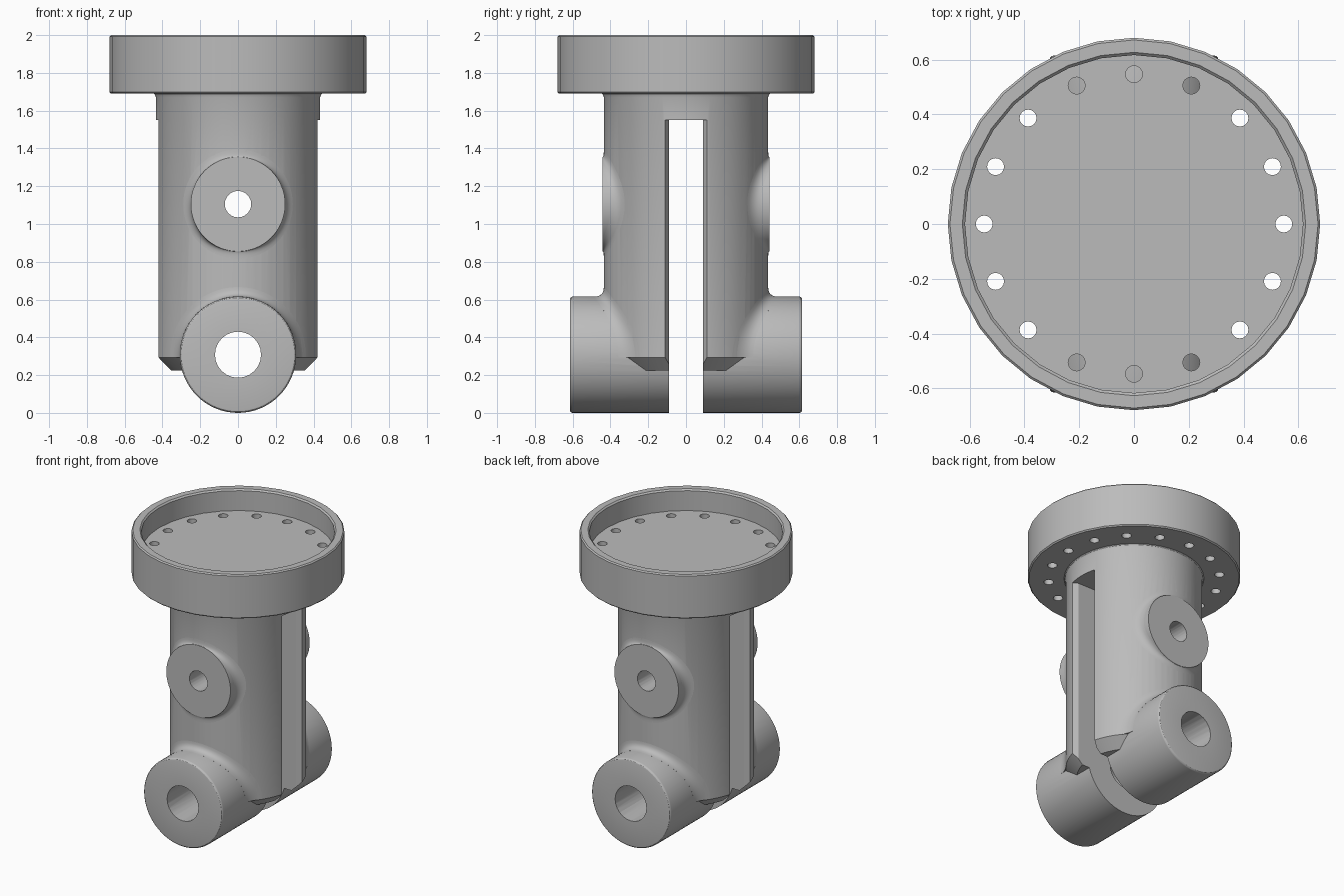
import bpy, bmesh, math
from math import cos, sin, sqrt, pi, radians
from mathutils import Matrix

cube = bpy.data.objects.get("Cube")
if cube:
    bpy.data.objects.remove(cube, do_unlink=True)

GREY = (0.5, 0.5, 0.5, 1.0)
metal = bpy.data.materials.new("plain grey metal")
metal.use_nodes = True
metal.diffuse_color = GREY
metal.node_tree.nodes["Principled BSDF"].inputs["Base Color"].default_value = GREY

BODY_R = 0.435
BOSS_R, BOSS_Z, BOSS_END = 0.308, 0.308, 0.615
PAD_R, PAD_Z, PAD_END = 0.25, 1.105, 0.441
ACROSS = Matrix.Rotation(pi / 2, 4, 'X')


def finish(name, bm):
    bmesh.ops.recalc_face_normals(bm, faces=bm.faces)
    mesh = bpy.data.meshes.new(name)
    bm.to_mesh(mesh)
    bm.free()
    mesh.materials.append(metal)
    ob = bpy.data.objects.new(name, mesh)
    bpy.context.collection.objects.link(ob)
    return ob


def lathe(name, profile, segs, matrix=Matrix()):
    """Spin a closed (radius, height) profile around z."""
    bm = bmesh.new()
    verts = [bm.verts.new((r, 0, z)) for r, z in profile]
    edges = [bm.edges.new(p) for p in zip(verts, verts[1:])]
    bmesh.ops.spin(bm, geom=verts + edges, cent=(0, 0, 0), axis=(0, 0, 1),
                   angle=2 * pi, steps=segs, use_merge=True)
    bmesh.ops.remove_doubles(bm, verts=bm.verts, dist=1e-5)
    bm.transform(matrix)
    return finish(name, bm)


def rod(name, r, half, segs, z, round_r=0.0):
    """Cylinder lying along y, with optionally rounded rims."""
    if round_r:
        quarter = [(r - round_r + round_r * sin(a), half - round_r + round_r * cos(a))
                   for a in (0, pi / 6, pi / 3, pi / 2)]
    else:
        quarter = [(r, half)]
    top = [(0, half)] + quarter
    profile = top + [(p, -q) for p, q in reversed(top)]
    return lathe(name, profile, segs, Matrix.Translation((0, 0, z)) @ ACROSS)


def boolean(ob, other, operation):
    mod = ob.modifiers.new(operation, 'BOOLEAN')
    mod.operation, mod.solver, mod.object = operation, 'EXACT', other
    bpy.context.view_layer.objects.active = ob
    bpy.ops.object.modifier_apply(modifier=mod.name)
    bpy.data.objects.remove(other, do_unlink=True)


def fillet(name, r, z, f, limit, start, sweep, side):
    """Concave blend between the round body and a rod crossing it along y."""
    bm = bmesh.new()
    steps, rows = 64, []
    closed = sweep >= 2 * pi
    for i in range(steps if closed else steps + 1):
        t = start + sweep * i / steps
        ya = sqrt(BODY_R ** 2 - ((r + f) * cos(t)) ** 2)
        yp = sqrt(BODY_R ** 2 - (r * cos(t)) ** 2)
        yb = min(yp + f, limit)
        section = [(r - 0.01, yp - 0.03)]
        for k in range(7):
            u = k / 6
            a, b, c = (1 - u) ** 2, 2 * u * (1 - u), u * u
            section.append((a * (r + f) + (b + c) * r, a * ya + b * yp + c * yb))
        section.append((r - 0.01, yb - 0.002))
        rows.append([bm.verts.new((q * cos(t), side * y, z + q * sin(t)))
                     for q, y in section])
    pairs = list(zip(rows, rows[1:]))
    if closed:
        pairs.append((rows[-1], rows[0]))
    else:
        bm.faces.new(rows[0])
        bm.faces.new(rows[-1])
    for a, b in pairs:
        for k in range(len(a)):
            n = (k + 1) % len(a)
            bm.faces.new((a[k], a[n], b[n], b[k]))
    return finish(name, bm)


# Round column with a chamfered foot and a small blend under the flange
column = lathe("column", [(0, 0.225), (0.365, 0.225), (BODY_R, 0.293), (BODY_R, 1.67),
                          (0.44, 1.685), (0.453, 1.695), (0.453, 1.75), (0, 1.75)], 64)

# Cross rods forming the lower bosses and the flat side pads
boolean(column, rod("boss", BOSS_R, BOSS_END, 64, BOSS_Z, 0.015), 'UNION')
boolean(column, rod("pad", PAD_R, PAD_END, 64, PAD_Z), 'UNION')

# Slot through the column, flared at its outer edges
bm = bmesh.new()
half = [(0.6, 0.2225), (0.388, 0.09), (-0.388, 0.09), (-0.6, 0.2225)]
plan = half + [(x, -y) for x, y in reversed(half)]
face = bm.faces.new([bm.verts.new((x, y, -0.1)) for x, y in plan])
wall = bmesh.ops.extrude_face_region(bm, geom=[face])
bmesh.ops.translate(bm, vec=(0, 0, 1.65),
                    verts=[v for v in wall["geom"] if isinstance(v, bmesh.types.BMVert)])
boolean(column, finish("slot_cutter", bm), 'DIFFERENCE')

# Pin holes through the bosses and pads
boolean(column, rod("boss_hole_cutter", 0.122, 1, 24, BOSS_Z), 'DIFFERENCE')
boolean(column, rod("pad_hole_cutter", 0.07, 1, 24, PAD_Z), 'DIFFERENCE')

# Dished flange
flange = lathe("flange", [(0, 1.69), (0.672, 1.69), (0.68, 1.698), (0.68, 1.992),
                          (0.672, 2), (0.627, 2), (0.617, 1.99), (0.617, 1.85),
                          (0, 1.85)], 32)

# Ring of bolt holes
bm = bmesh.new()
for i in range(16):
    a = i * pi / 8
    bmesh.ops.create_cone(bm, cap_ends=True, segments=16, radius1=0.031, radius2=0.031,
                          depth=0.6, matrix=Matrix.Translation((0.547 * cos(a), 0.547 * sin(a), 1.8)))
boolean(flange, finish("bolt_hole_cutter", bm), 'DIFFERENCE')

# Blends where bosses and pads meet the column
parts = [column, flange]
for label, side in (("front", -1), ("back", 1)):
    parts.append(fillet(label + "_boss_blend", BOSS_R, BOSS_Z, 0.05, 1,
                        radians(-2.5), radians(185), side))
    parts.append(fillet(label + "_pad_blend", PAD_R, PAD_Z, 0.04, PAD_END,
                        0, 2 * pi, side))

bpy.ops.object.select_all(action='DESELECT')
for ob in parts:
    ob.select_set(True)
bpy.context.view_layer.objects.active = column
bpy.ops.object.shade_smooth_by_angle(angle=radians(30))
